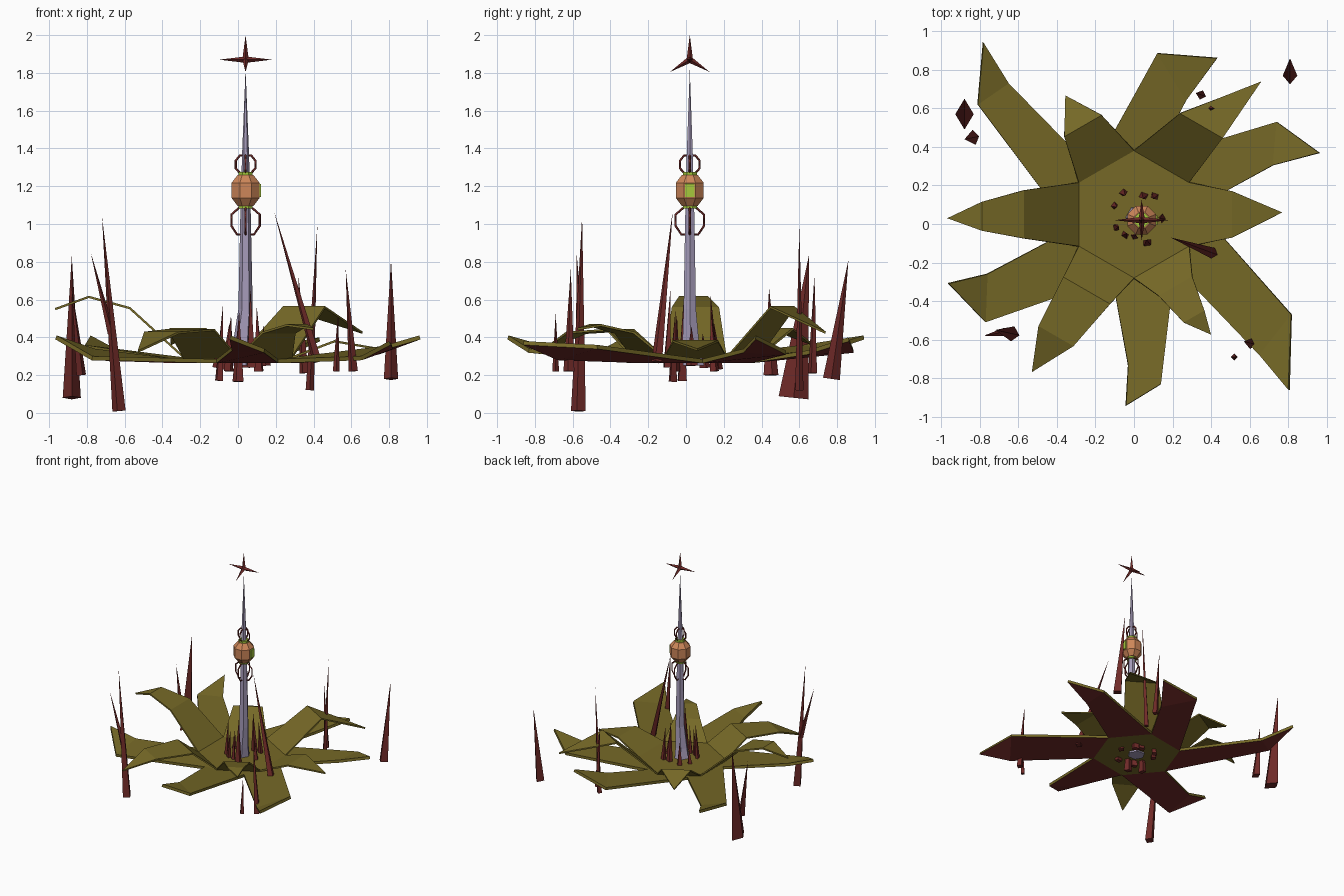
import bpy, bmesh, math
from mathutils import Vector

if "Cube" in bpy.data.objects:
    bpy.data.objects.remove(bpy.data.objects["Cube"])


def mat(name, r, g, b):
    m = bpy.data.materials.new(name)
    m.diffuse_color = (r, g, b, 1)
    m.use_nodes = True
    m.node_tree.nodes["Principled BSDF"].inputs["Base Color"].default_value = m.diffuse_color
    return m


OLIVE = mat("olive", 0.18, 0.14, 0.02)
MAROON = mat("maroon", 0.16, 0.023, 0.021)
LILAC = mat("lilac", 0.38, 0.33, 0.49)
ORANGE = mat("orange", 0.61, 0.24, 0.10)
GREEN = mat("green", 0.38, 0.58, 0.045)
CX, CY = 0.04, 0.02          # axis of the tower


def finish(name, bm, *mats):
    me = bpy.data.meshes.new(name)
    bm.to_mesh(me)
    bm.free()
    ob = bpy.data.objects.new(name, me)
    bpy.context.collection.objects.link(ob)
    for m in mats:
        me.materials.append(m)
    return ob


def solidify(ob, thickness, offset=0):
    s = ob.modifiers.new("thickness", 'SOLIDIFY')
    s.thickness = thickness
    s.offset = -1
    s.material_offset = offset


def loft(name, rings, sides, m, turn=0.0):
    """Rings of (x, y, z, radius); radius 0 closes to a point."""
    bm = bmesh.new()
    loops = []
    for x, y, z, r in rings:
        n = sides if r > 0 else 1
        loops.append([bm.verts.new((x + r * math.cos(turn + math.tau * i / sides),
                                    y + r * math.sin(turn + math.tau * i / sides), z))
                      for i in range(n)])
    for a, b in zip(loops, loops[1:]):
        for i in range(sides):
            j = (i + 1) % sides
            if len(b) == 1:
                bm.faces.new((a[i], a[j], b[0]))
            else:
                bm.faces.new((a[i], a[j], b[j], b[i]))
    bm.faces.new(loops[0][::-1])
    if len(loops[-1]) > 1:
        bm.faces.new(loops[-1])
    return finish(name, bm, m)


def spike(name, base, tip, rx, ry, turn=0.0):
    """Four-sided blade with a diamond base."""
    bm = bmesh.new()
    base, tip = Vector(base), Vector(tip)
    q = (tip - base).to_track_quat('Z', 'Y')
    ring = []
    for i in range(4):
        a = turn + math.pi / 2 * i
        v = Vector((rx * math.cos(a), ry * math.sin(a), 0))
        ring.append(bm.verts.new(base + q @ v))
    t = bm.verts.new(tip)
    bm.faces.new(ring[::-1])
    for i in range(4):
        bm.faces.new((ring[i], ring[(i + 1) % 4], t))
    return finish(name, bm, MAROON)


# Lower leaf rosette: hexagon plus six folded leaves (corner, corner, tip)
lower = [
    ((.72, .305, .34), (.74, .53, .33), (.96, .37, .41)),
    ((.27, .64, .33), (.12, .885, .34), (.43, .86, .40)),
    ((-.65, .73, .34), (-.81, .62, .36), (-.78, .94, .41)),
    ((-.76, -.26, .34), (-.77, -.51, .30), (-.96, -.31, .41)),
    ((-.03, -.73, .35), (.14, -.83, .34), (-.04, -.94, .41)),
    ((.65, -.68, .30), (.815, -.47, .36), (.80, -.86, .38)),
]
bm = bmesh.new()
hexa = [bm.verts.new((.33 * math.cos(math.radians(10 + 60 * i)),
                      .03 + .33 * math.sin(math.radians(10 + 60 * i)), .285)) for i in range(6)]
bm.faces.new(hexa).material_index = 2
for i, pts in enumerate(lower):
    c0, c1, tip = [bm.verts.new(p) for p in pts]
    bm.faces.new((hexa[i], c0, c1, hexa[(i + 1) % 6]))
    bm.faces.new((c0, tip, c1))
solidify(finish("lower_leaves", bm, OLIVE, MAROON, OLIVE), .022, 1)

# Upper leaf rosette: rows of (distance, sideways shift, half width, height)
upper = [
    [(.51, 0, .12, .385), (.77, .01, 0, .34)],
    [(.573, -.073, .128, .565), (.928, -.227, 0, .43)],
    [(.53, 0, .112, .45), (.713, 0, 0, .37)],
    [(.57, 0, .125, .56), (.79, .01, .075, .62), (.97, .02, 0, .555)],
    [(.465, -.015, .14, .445), (.75, -.035, .105, .43), (.975, -.05, 0, .33)],
    [(.43, 0, .10, .43), (.615, .005, .062, .47), (.741, .034, 0, .45)],
]
bm = bmesh.new()
hexa = [bm.verts.new((.33 * math.cos(math.radians(60 * i - 30)),
                      .05 + .33 * math.sin(math.radians(60 * i - 30)), .30)) for i in range(6)]
bm.faces.new(hexa)
for i, rows in enumerate(upper):
    a = math.radians(60 * i)
    u, v = Vector((math.cos(a), math.sin(a), 0)), Vector((-math.sin(a), math.cos(a), 0))
    p, q = hexa[i], hexa[(i + 1) % 6]
    for d, s, w, z in rows:
        c = Vector((0, .05, z)) + u * d + v * s
        if w:
            p2, q2 = bm.verts.new(c - v * w), bm.verts.new(c + v * w)
            bm.faces.new((p, p2, q2, q))
            p, q = p2, q2
        else:
            bm.faces.new((p, bm.verts.new(c), q))
solidify(finish("upper_leaves", bm, OLIVE), .012)

# Tower mast, flared at the foot and tapering to a needle
loft("mast", [(.01, .04, .25, .065), (.025, .025, .38, .05), (CX, CY, .55, .038),
              (CX, CY, 1.08, .027), (CX, CY, 1.38, .018), (CX, CY, 1.82, 0)], 6, LILAC)

# Faceted pod with collars and a side window
loft("pod", [(CX, CY, 1.095, .045), (CX, CY, 1.138, .08), (CX, CY, 1.218, .08),
             (CX, CY, 1.26, .045)], 8, ORANGE, math.pi / 8)
for n, z in (("lower_collar", 1.082), ("upper_collar", 1.255)):
    loft(n, [(CX, CY, z, .04), (CX, CY, z + .02, .04)], 8, GREEN, math.pi / 8)
bm = bmesh.new()
bmesh.ops.create_cube(bm, size=1)
for v in bm.verts:
    w = .8 if v.co.x > 0 else 1
    v.co = Vector((CX + .066 + v.co.x * .03, CY + v.co.y * .06 * w, 1.178 + v.co.z * .085 * w))
finish("pod_window", bm, GREEN)

# Bent rods above and below the pod, four of each
rods = {"lower_rod": [(.035, 1.085), (.075, 1.05), (.075, .99), (.045, .945), (.02, .945)],
        "upper_rod": [(.03, 1.27), (.052, 1.295), (.052, 1.335), (.03, 1.363), (.01, 1.363)]}
for name, prof in rods.items():
    cu = bpy.data.curves.new(name, 'CURVE')
    cu.dimensions = '3D'
    cu.bevel_depth = .006
    cu.bevel_resolution = 0
    cu.use_fill_caps = True
    for k in range(4):
        a = math.pi / 2 * k
        sp = cu.splines.new('POLY')
        sp.points.add(len(prof) - 1)
        for pt, (r, z) in zip(sp.points, prof):
            pt.co = (CX + r * math.cos(a), CY + r * math.sin(a), z, 1)
    cu.materials.append(MAROON)
    bpy.context.collection.objects.link(bpy.data.objects.new(name, cu))

# Five-pointed star floating over the needle
for dx, dy, dz in ((0, 0, .13), (.14, 0, 0), (-.14, 0, 0), (0, .105, -.065), (0, -.105, -.065)):
    spike("star_point", (CX, CY, 1.87), (CX + dx, CY + dy, 1.87 + dz), .017, .017)

# Tall outer spikes: base, tip, base radii
for base, tip, rx, ry in [
    ((-.88, .57, .08), (-.88, .65, .83), .048, .08),
    ((-.83, .45, .20), (-.88, .44, .66), .04, .026),
    ((-.63, -.57, .01), (-.72, -.55, 1.04), .04, .036),
    ((-.67, -.56, .42), (-.78, -.58, .85), .022, .02),
    ((.81, .77, .18), (.81, .86, .81), .038, .045),
    ((.61, -.62, .22), (.57, -.61, .76), .03, .025),
    ((.52, -.69, .22), (.53, -.69, .53), .018, .018),
    ((.38, .60, .12), (.42, .60, .99), .022, .022),
    ((.35, .67, .21), (.32, .68, .73), .025, .025),
    ((.42, -.155, .27), (.19, -.07, 1.07), .03, .025),
]:
    spike("outer_spike", base, tip, rx, ry)

# Thorns clustered around the foot of the mast: x, y, bottom, top
for x, y, z0, z1 in [(-.10, -.02, .17, .58), (0, -.07, .165, .54), (-.06, .17, .23, .48),
                     (.05, .15, .24, .62), (.11, .15, .22, .56), (.07, -.10, .24, .66),
                     (.15, .03, .25, .46), (-.11, .10, .24, .42), (-.05, -.06, .22, .52)]:
    spike("mast_thorn", (x, y, z0), (x + (CX - x) * .15, y + (CY - y) * .15, z1), .032, .024, x * 9)
